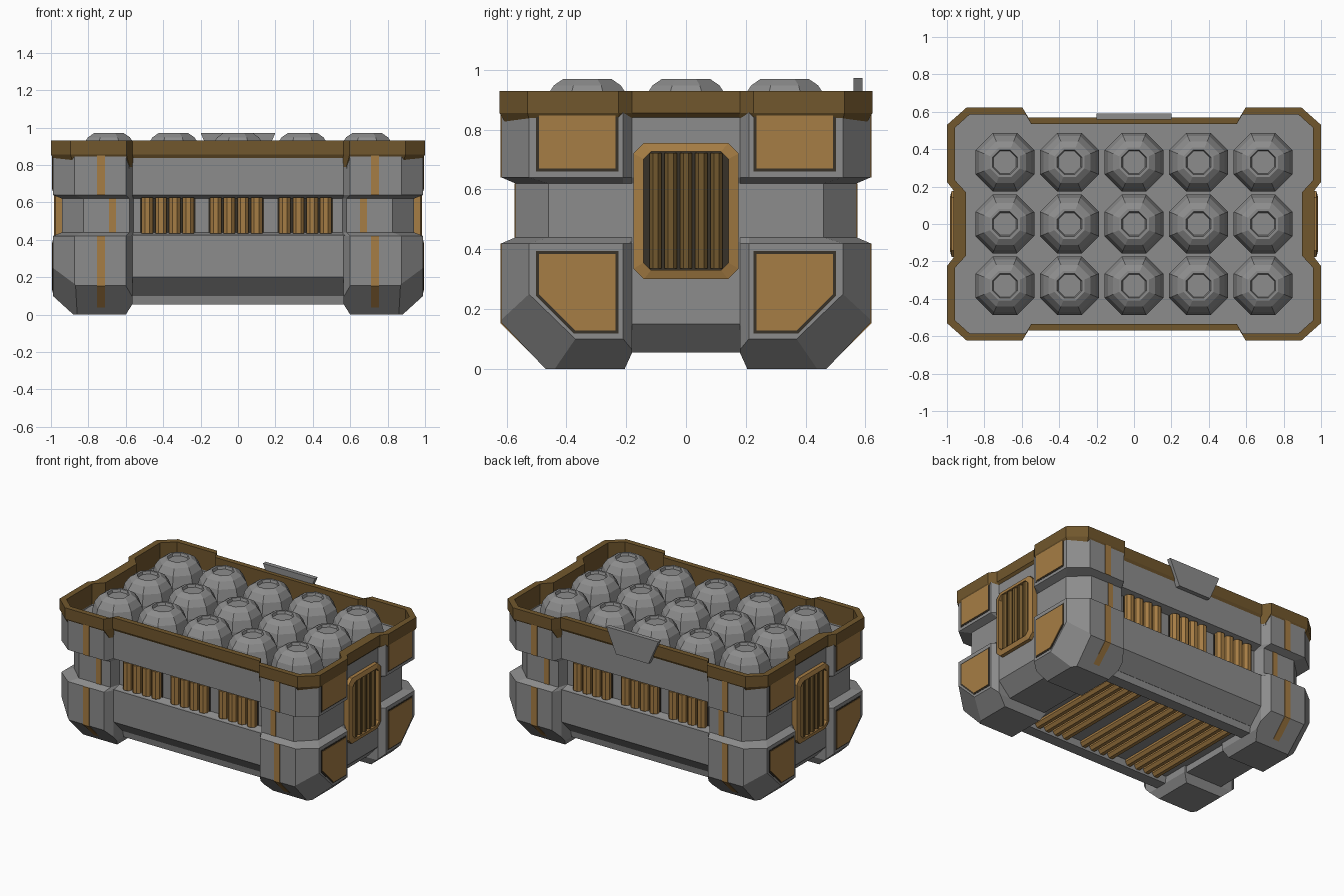
import bpy, bmesh, math
from mathutils import Vector

if "Cube" in bpy.data.objects:
    bpy.data.objects.remove(bpy.data.objects["Cube"])


def material(name, r, g, b):
    m = bpy.data.materials.new(name)
    m.diffuse_color = (r, g, b, 1)
    m.use_nodes = True
    m.node_tree.nodes["Principled BSDF"].inputs["Base Color"].default_value = m.diffuse_color
    return m


GREY = material("grey metal", 0.265, 0.265, 0.265)
GOLD = material("gold paint", 0.38, 0.205, 0.058)
BROWN = material("dark brown trim", 0.165, 0.095, 0.026)
DARK = material("dark recess", 0.04, 0.032, 0.022)


def finish(name, bm, mat, mirror=""):
    bmesh.ops.recalc_face_normals(bm, faces=bm.faces)
    me = bpy.data.meshes.new(name)
    bm.to_mesh(me)
    bm.free()
    me.materials.append(mat)
    ob = bpy.data.objects.new(name, me)
    bpy.context.collection.objects.link(ob)
    if mirror:
        mod = ob.modifiers.new("mirror", "MIRROR")
        mod.use_axis = ("x" in mirror, "y" in mirror, False)
        mod.use_mirror_merge = False
    return ob


def loft(name, rings, mat, mirror="", start=True, end=True, closed=False):
    """Skin a list of equal-length 3D rings."""
    bm = bmesh.new()
    vs = [[bm.verts.new(p) for p in r] for r in rings]
    n = len(vs[0])
    pairs = list(zip(vs, vs[1:])) + ([(vs[-1], vs[0])] if closed else [])
    for a, b in pairs:
        for i in range(n):
            j = (i + 1) % n
            bm.faces.new((a[i], a[j], b[j], b[i]))
    if start and not closed:
        bm.faces.new(vs[0])
    if end and not closed:
        bm.faces.new(vs[-1])
    return finish(name, bm, mat, mirror)


def lift(pts, axis, d):
    """Place 2D points on the plane axis = d."""
    out = []
    for p in pts:
        q = list(p)
        q.insert(axis, d)
        out.append(q)
    return out


def prism(name, pts, axis, lo, hi, mat, mirror=""):
    return loft(name, [lift(pts, axis, lo), lift(pts, axis, hi)], mat, mirror)


def ngon(cx, cy, r, n=8):
    return [(cx + r * math.cos((i + .5) * 2 * math.pi / n),
             cy + r * math.sin((i + .5) * 2 * math.pi / n)) for i in range(n)]


def outline(quarter):
    """Mirror a quarter plan outline into the full loop."""
    q, r = quarter, quarter[::-1]
    return (q + [(x, -y) for x, y in r] + [(-x, -y) for x, y in q]
            + [(-x, y) for x, y in r])


def chamfered(w, z0, z1, c):
    return [(-w, z0 + c), (-w + c, z0), (w - c, z0), (w, z0 + c),
            (w, z1 - c), (w - c, z1), (-w + c, z1), (-w, z1 - c)]


# Plan outlines: full wall, recessed waist, rim outside, rim inside
wall = outline([(.565, .56), (.6, .617), (.875, .617), (.99, .525), (.99, .21), (.95, .18)])
waist = outline([(.56, .50), (.58, .57), (.825, .57), (.94, .46), (.94, .21), (.94, .18)])
rim_out = outline([(.565, .57), (.597, .623), (.895, .623), (1.0, .53), (1.0, .225), (.965, .18)])
rim_in = outline([(.55, .535), (.58, .587), (.88, .587), (.96, .515), (.96, .235), (.90, .17)])

# Upper body with waist groove and sunken top floor
loft("upper_body", [lift(wall, 2, .42), lift(waist, 2, .44), lift(waist, 2, .62),
                    lift(wall, 2, .64), lift(wall, 2, .858), lift(rim_in, 2, .858),
                    lift(rim_in, 2, .78)], GREY)
inner = [(x * .998, y * .998) for x, y in rim_in]
loft("top_rim", [lift(rim_out, 2, .855), lift(rim_out, 2, .93),
                 lift(inner, 2, .93), lift(inner, 2, .79)], BROWN, closed=True)

# Lower corner feet: a block trimmed by planes
bm = bmesh.new()
bmesh.ops.create_cube(bm, size=1)
for v in bm.verts:
    v.co = (.7775 + v.co.x * .425, .3985 + v.co.y * .437, .21 + v.co.z * .42)
centre = Vector((.78, .4, .3))
cuts = [((.875, .617, 0), (.99, .525, 0), (.99, .525, 1)),
        ((0, .617, .155), (1, .617, .155), (0, .47, 0)),
        ((.99, 0, .1), (.99, 1, .1), (.88, 0, 0)),
        ((.99, .525, .25), (.875, .617, .165), (.99, .37, .1)),
        ((.6, .617, 0), (.565, .56, 0), (.565, .56, 1)),
        ((.99, .21, 0), (.95, .18, 0), (.95, .18, 1)),
        ((.565, 0, .055), (.6, 0, 0), (.565, 1, .055)),
        ((0, .18, .055), (0, .205, 0), (1, .18, .055))]
for a, b, c in cuts:
    a, b, c = Vector(a), Vector(b), Vector(c)
    n = (b - a).cross(c - a).normalized()
    if n.dot(centre - a) > 0:
        n = -n
    res = bmesh.ops.bisect_plane(bm, geom=bm.verts[:] + bm.edges[:] + bm.faces[:], dist=1e-5,
                                 plane_co=a, plane_no=n, clear_outer=True)
    edges = [e for e in res["geom_cut"] if isinstance(e, bmesh.types.BMEdge)]
    bmesh.ops.edgenet_fill(bm, edges=edges)
finish("corner_feet", bm, GREY, "xy")

# Lower centre body, end blocks and underside rails
prism("lower_body", [(-.56, .425), (-.56, .2), (-.46, .1), (.46, .1), (.56, .2), (.56, .425)],
      0, -.62, .62, GREY)
prism("end_blocks", [(.58, .425), (.95, .425), (.95, .15), (.86, .055), (.58, .055)],
      1, -.2, .2, GREY, "x")
prism("underside_rails", [(.36, .11), (.46, .11), (.45, .055), (.37, .055)],
      0, -.6, .6, GREY, "y")

# Vent bars on the long sides and on the underside
for g, cx in enumerate((-.375, -.01, .36)):
    box = [(cx - .148, .49), (cx + .148, .49), (cx + .148, .505), (cx - .148, .505)]
    prism(f"side_vent_back_{g}", box, 2, .44, .62, DARK, "y")
    for i in range(4):
        x = cx + (i - 1.5) * .073
        prism(f"side_vent_bar_{g}_{i}", ngon(x, .515, .033), 2, .435, .625, GOLD, "y")
        prism(f"underside_bar_{g}_{i}", ngon(x, .098, .033), 1, -.37, .37, GOLD)

# End vents: chamfered frame, dark back and bars
fo, fi = chamfered(.176, .30, .755, .035), chamfered(.142, .33, .727, .025)
loft("end_vent_frames", [lift(fo, 0, .93), lift(fo, 0, .975), lift(fi, 0, .985), lift(fi, 0, .94)],
     GOLD, "x", closed=True)
prism("end_vent_backs", fi, 0, .94, .957, DARK, "x")
for i in range(5):
    prism(f"end_vent_bar_{i}", ngon((i - 2) * .051, .962, .022) and
          [(y, x) for x, y in ngon((i - 2) * .051, .962, .022)], 2, .335, .722, BROWN, "x")

# Painted end panels with dark borders
upper_edge = [(.225, .66), (.502, .66), (.502, .857), (.225, .857)]
upper_face = [(.235, .67), (.492, .67), (.492, .857), (.235, .857)]
lower_edge = [(.225, .395), (.502, .395), (.502, .245), (.375, .118), (.225, .118)]
lower_face = [(.235, .385), (.492, .385), (.492, .25), (.37, .128), (.235, .128)]
for name, edge, face in (("upper", upper_edge, upper_face), ("lower", lower_edge, lower_face)):
    prism(name + "_panel_border", edge, 0, .985, .992, DARK, "xy")
    prism(name + "_panel", face, 0, .986, .995, GOLD, "xy")

# Vertical stripes on the corner posts
prism("lower_stripes", [(.5, .42), (.621, .42), (.621, .153), (.476, .008), (.44, .008), (.44, .3)],
      0, .71, .755, GOLD, "xy")
prism("upper_stripes", [(.6, .64), (.621, .64), (.621, .856), (.6, .856)], 0, .71, .755, GOLD, "xy")
prism("waist_stripes", [(.55, .44), (.574, .44), (.574, .62), (.55, .62)], 0, .652, .69, GOLD, "xy")

# Latch plate at the back
prism("latch_plate", [(-.2, .972), (.2, .972), (.125, .80), (-.125, .80)], 1, .56, .59, GREY)

# Faceted domes on the top
profile = [(.157, .77), (.157, .835), (.14, .905), (.112, .948), (.08, .97), (.066, .97), (.06, .952)]
for i in range(5):
    for j in range(3):
        cx, cy = (i - 2) * .345, (j - 1) * .33
        loft(f"dome_{i}_{j}", [lift(ngon(cx, cy, r / math.cos(math.pi / 8)), 2, z)
                               for r, z in profile], GREY)
